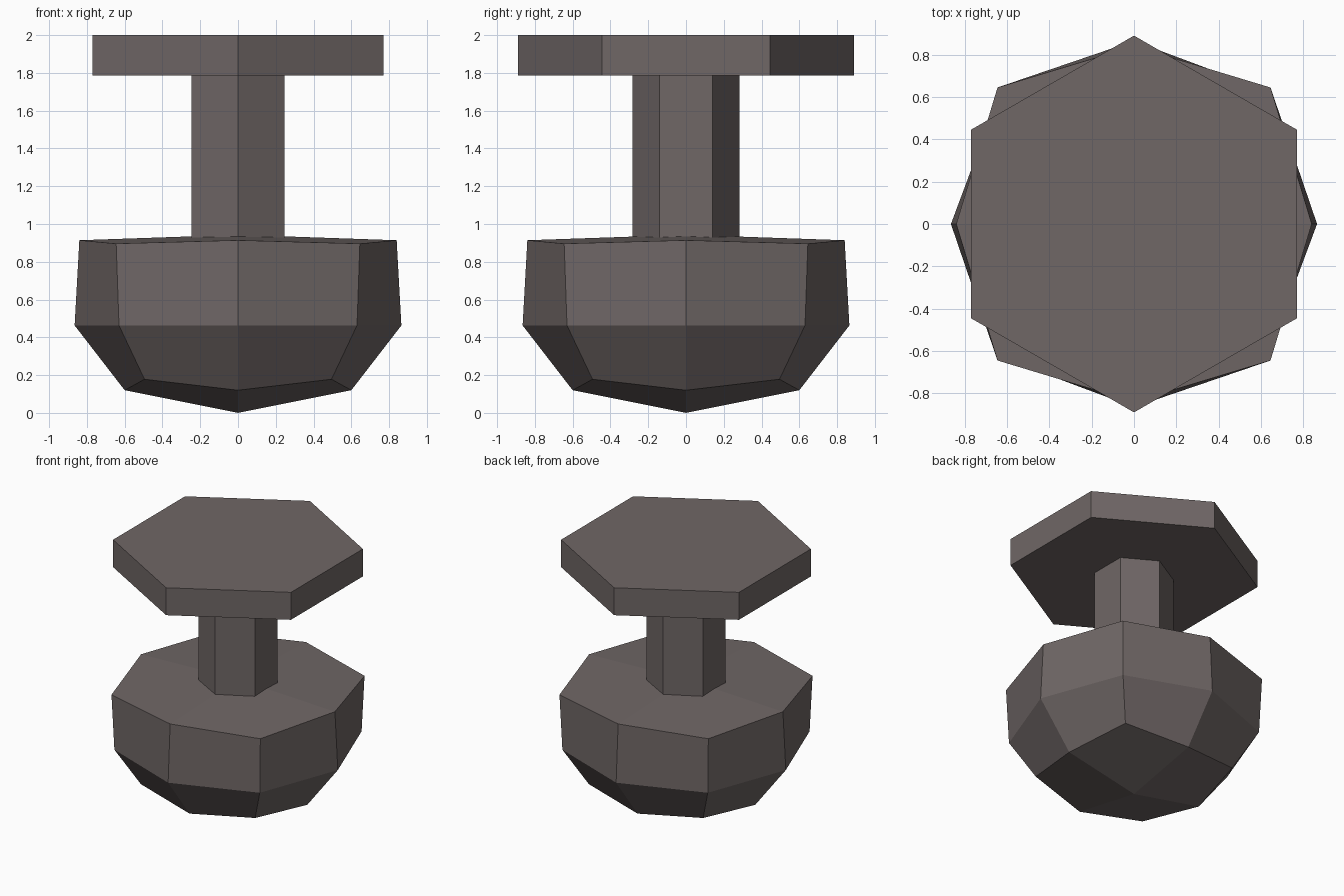
import bpy, bmesh, math

if "Cube" in bpy.data.objects:
    bpy.data.objects.remove(bpy.data.objects["Cube"])

mat = bpy.data.materials.new("dark warm grey")
mat.diffuse_color = (0.16, 0.135, 0.132, 1)
mat.use_nodes = True
mat.node_tree.nodes["Principled BSDF"].inputs["Base Color"].default_value = mat.diffuse_color


def finish(name, bm):
    bmesh.ops.recalc_face_normals(bm, faces=bm.faces)
    me = bpy.data.meshes.new(name)
    bm.to_mesh(me)
    bm.free()
    me.materials.append(mat)
    ob = bpy.data.objects.new(name, me)
    bpy.context.collection.objects.link(ob)
    return ob


def hex_prism(name, radius, z0, z1):
    bm = bmesh.new()
    rings = [[bm.verts.new((radius * math.sin(i * math.pi / 3),
                            radius * math.cos(i * math.pi / 3), z))
              for i in range(6)] for z in (z0, z1)]
    for i in range(6):
        j = (i + 1) % 6
        bm.faces.new((rings[0][i], rings[0][j], rings[1][j], rings[1][i]))
    for ring in rings:
        bm.faces.new(ring)
    return finish(name, bm)


# Hexagonal plate and stem
hex_prism("top_plate", 0.89, 1.785, 2.0)
hex_prism("stem", 0.283, 0.90, 1.785)

# Faceted round base: 8-sided rings given as (axis radius, axis z, diagonal x=y, diagonal z)
levels = [(0.60, 0.12, 0.495, 0.178),
          (0.865, 0.463, 0.63, 0.463),
          (0.84, 0.914, 0.645, 0.896)]
bm = bmesh.new()
rings = []
for r, za, d, zd in levels:
    ring = []
    for i in range(8):
        a = i * math.pi / 4
        rad, z = (r, za) if i % 2 == 0 else (d * math.sqrt(2), zd)
        ring.append(bm.verts.new((rad * math.cos(a), rad * math.sin(a), z)))
    rings.append(ring)
for lo, hi in zip(rings, rings[1:]):
    for i in range(8):
        j = (i + 1) % 8
        bm.faces.new((lo[i], lo[j], hi[j], hi[i]))
# Four quads close each end around a centre point
for ring, z in ((rings[0], 0.0), (rings[-1], 0.943)):
    c = bm.verts.new((0, 0, z))
    for i in range(0, 8, 2):
        bm.faces.new((c, ring[i], ring[i + 1], ring[(i + 2) % 8]))
finish("round_base", bm)
